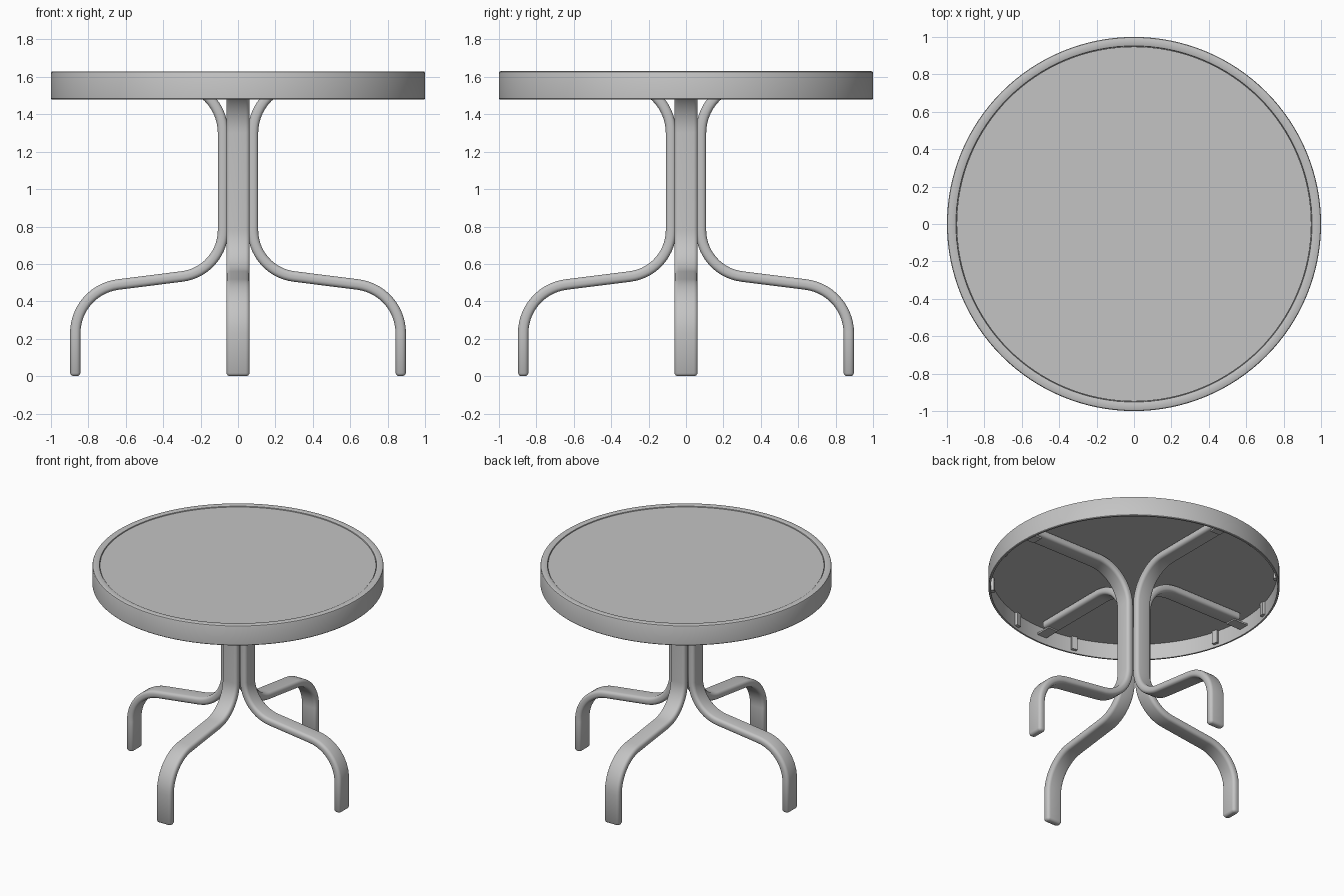
import bpy, bmesh, math
from mathutils import Vector, Matrix

if "Cube" in bpy.data.objects:
    bpy.data.objects.remove(bpy.data.objects["Cube"])

grey = bpy.data.materials.new("painted grey")
grey.diffuse_color = (0.55, 0.55, 0.55, 1)
grey.use_nodes = True
grey.node_tree.nodes["Principled BSDF"].inputs["Base Color"].default_value = grey.diffuse_color


def finish(bm, name, angle=35):
    bmesh.ops.recalc_face_normals(bm, faces=bm.faces)
    me = bpy.data.meshes.new(name)
    bm.to_mesh(me)
    bm.free()
    me.materials.append(grey)
    ob = bpy.data.objects.new(name, me)
    bpy.context.collection.objects.link(ob)
    bpy.ops.object.select_all(action='DESELECT')
    ob.select_set(True)
    bpy.context.view_layer.objects.active = ob
    bpy.ops.object.shade_smooth_by_angle(angle=math.radians(angle))
    return ob


def bridge(bm, a, b):
    n = len(a)
    for i in range(n):
        bm.faces.new((a[i], a[(i + 1) % n], b[(i + 1) % n], b[i]))


def lathe_ring(name, profile, segs=128):
    bm = bmesh.new()
    rings = []
    for s in range(segs):
        a = 2 * math.pi * s / segs
        rings.append([bm.verts.new((r * math.cos(a), r * math.sin(a), z)) for r, z in profile])
    for s in range(segs):
        bridge(bm, rings[s], rings[(s + 1) % segs])
    return finish(bm, name)


def box(name, size, loc, angle):
    bm = bmesh.new()
    m = Matrix.Rotation(angle, 4, 'Z') @ Matrix.Translation(loc) @ Matrix.Diagonal((*size, 1))
    bmesh.ops.create_cube(bm, size=1, matrix=m)
    return finish(bm, name)


# table rim: hollow band with a narrow top lip
lathe_ring("table_rim", [(0.985, 1.48), (0.997, 1.48), (1, 1.484), (1, 1.62), (0.997, 1.627),
                         (0.99, 1.63), (0.958, 1.63), (0.952, 1.627), (0.95, 1.62),
                         (0.95, 1.6), (0.985, 1.6)])

# table panel
bm = bmesh.new()
bmesh.ops.create_cone(bm, cap_ends=True, segments=128, radius1=0.975, radius2=0.975, depth=0.006,
                      matrix=Matrix.Translation((0, 0, 1.601)))
bmesh.ops.create_cone(bm, cap_ends=True, segments=128, radius1=0.948, radius2=0.948, depth=0.02,
                      matrix=Matrix.Translation((0, 0, 1.612)))
finish(bm, "table_panel")


# leg path in (radius, height) with direction angle: foot, knee, splay, post, top arm
def arc(cx, cz, r, a0, a1, turn, n=14):
    out = []
    for i in range(n + 1):
        a = math.radians(a0 + (a1 - a0) * i / n)
        out.append((cx + r * math.cos(a), cz + r * math.sin(a), a + turn * math.pi / 2, 0))
    return out


up = math.pi / 2
path = [(0.87, 0.0, up, 0.016), (0.87, 0.005, up, 0.007), (0.87, 0.016, up, 0)]
path += arc(0.608, 0.23, 0.262, 0, 83, 1)
path += arc(0.33, 0.781, 0.25, 263, 180, -1)
path += arc(0.35, 1.30, 0.27, 180, 90, -1)
path += [(0.90, 1.57, 0, 0)]


def section(inset, hw=0.0625, ht=0.028, r=0.022):
    # rounded rectangle across the leg (width, thickness)
    pts = []
    hw, ht, r = hw - inset, ht - inset, max(r - inset, 0.005)
    for k, (sx, sy) in enumerate([(1, 1), (-1, 1), (-1, -1), (1, -1)]):
        for i in range(5):
            a = math.radians(90 * k + 22.5 * i)
            pts.append((sx * (hw - r) + r * math.cos(a), sy * (ht - r) + r * math.sin(a)))
    return pts


for k, side in enumerate(["right", "back", "left", "front"]):
    ang = k * math.pi / 2
    rot = Matrix.Rotation(ang, 3, 'Z')
    bm = bmesh.new()
    rings = []
    for r, z, d, inset in path:
        nx, nz = -math.sin(d), math.cos(d)
        rings.append([bm.verts.new(rot @ Vector((r + nx * t, w, z + nz * t)))
                      for w, t in section(inset)])
    for a, b in zip(rings, rings[1:]):
        bridge(bm, a, b)
    bm.faces.new(rings[0])
    bm.faces.new(rings[-1])
    finish(bm, side + "_leg", 50)
    # bracket joining the arm end to the rim
    box(side + "_bracket", (0.12, 0.08, 0.012), (0.925, 0, 1.538), ang)

# small clips around the inside of the rim
for i in range(12):
    box("rim_clip_%d" % (i + 1), (0.022, 0.04, 0.1), (0.974, 0, 1.55), math.radians(15 + 30 * i))
